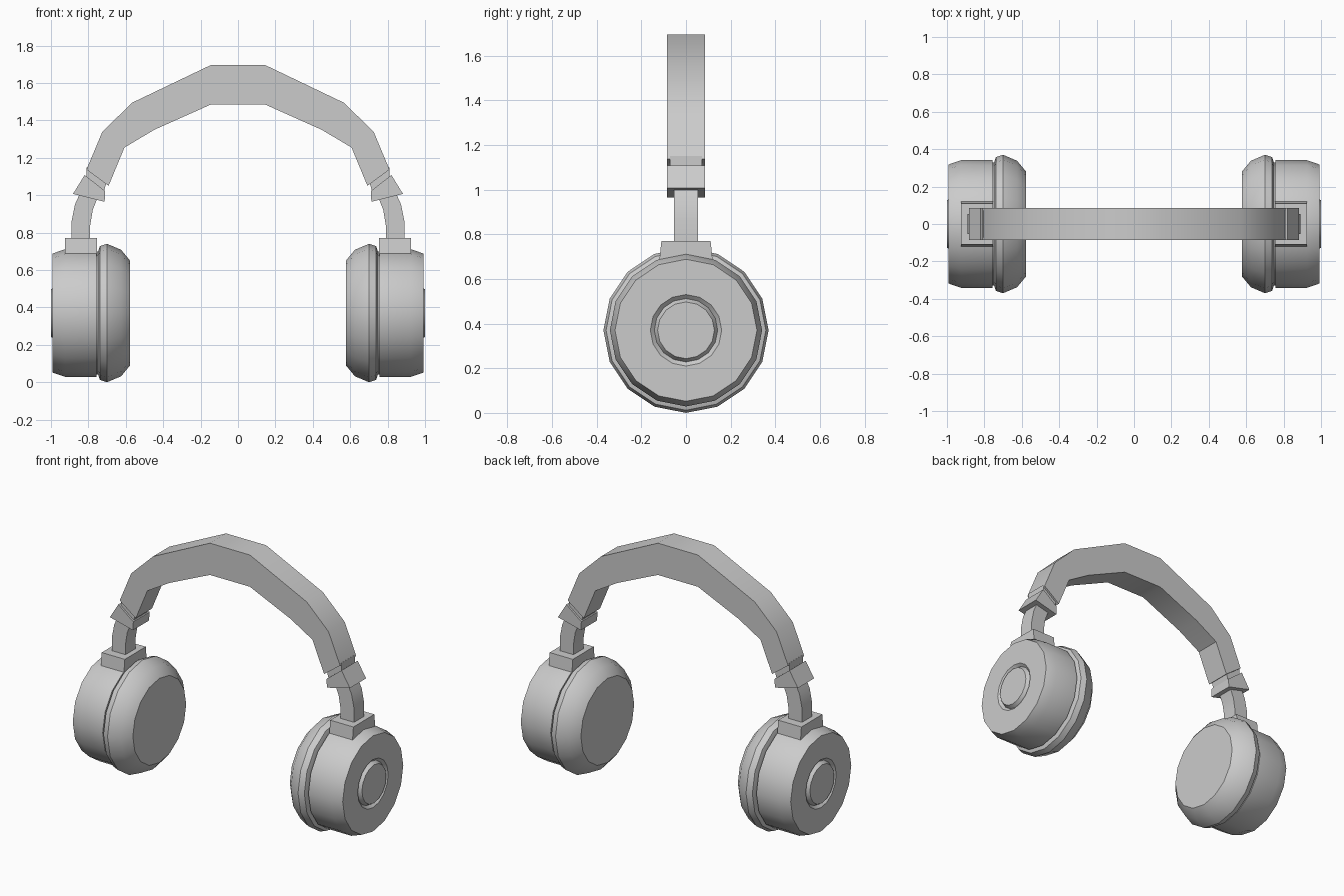
import bpy, bmesh, math
from mathutils import Vector

if "Cube" in bpy.data.objects:
    bpy.data.objects.remove(bpy.data.objects["Cube"], do_unlink=True)

grey = bpy.data.materials.new("plain grey")
grey.use_nodes = True
grey.diffuse_color = (0.6, 0.6, 0.6, 1)
grey.node_tree.nodes["Principled BSDF"].inputs["Base Color"].default_value = (0.6, 0.6, 0.6, 1)

CUP_Z = 0.37


def finish(name, bm, mirrored=True):
    bmesh.ops.remove_doubles(bm, verts=bm.verts, dist=0.0005)
    bmesh.ops.recalc_face_normals(bm, faces=bm.faces)
    mesh = bpy.data.meshes.new(name)
    bm.to_mesh(mesh)
    bm.free()
    mesh.materials.append(grey)
    obj = bpy.data.objects.new(name, mesh)
    bpy.context.collection.objects.link(obj)
    bpy.ops.object.select_all(action="DESELECT")
    obj.select_set(True)
    bpy.context.view_layer.objects.active = obj
    bpy.ops.object.shade_smooth_by_angle(angle=math.radians(30))
    if mirrored:
        obj.modifiers.new("other side", "MIRROR").use_axis[0] = True
    return obj


def lathe(name, profile):
    """Spin (x, radius) points about the ear axis."""
    bm = bmesh.new()
    verts = [bm.verts.new((x, 0, CUP_Z + r)) for x, r in profile]
    edges = [bm.edges.new(pair) for pair in zip(verts, verts[1:])]
    bmesh.ops.spin(bm, geom=verts + edges, cent=(0, 0, CUP_Z), axis=(1, 0, 0),
                   angle=math.tau, steps=16)
    return finish(name, bm)


def strip(name, outer, inner, half_depth, mirrored=True):
    """Solid bar between two matching (x, z) outlines, extruded in depth."""
    bm = bmesh.new()
    a = [bm.verts.new((x, -half_depth, z)) for x, z in outer]
    b = [bm.verts.new((x, -half_depth, z)) for x, z in inner]
    faces = [bm.faces.new((a[i], a[i + 1], b[i + 1], b[i])) for i in range(len(a) - 1)]
    ext = bmesh.ops.extrude_face_region(bm, geom=faces, use_keep_orig=True)
    moved = [g for g in ext["geom"] if isinstance(g, bmesh.types.BMVert)]
    bmesh.ops.translate(bm, verts=moved, vec=Vector((0, 2 * half_depth, 0)))
    return finish(name, bm, mirrored)


def both_sides(half):
    return half + [(-x, z) for x, z in reversed(half)]


# Ear cushions: soft rounded pads with a flat inner face
lathe("ear_cushion", [(0.577, 0), (0.577, 0.28), (0.625, 0.338), (0.7, 0.37),
                      (0.738, 0.358), (0.748, 0.33), (0.748, 0)])

# Ear cups: drum with chamfered rim, round groove and raised centre button
lathe("ear_cup", [(0.74, 0), (0.74, 0.328), (0.756, 0.328), (0.756, 0.341), (0.925, 0.341),
                  (0.992, 0.318), (0.992, 0.16), (0.975, 0.142), (1.0, 0.127), (1.0, 0)])

# Mounting blocks on top of the cups, slightly wider at the foot
bm = bmesh.new()
bmesh.ops.create_cube(bm, size=1)
for v in bm.verts:
    top = v.co.z > 0
    v.co = Vector((0.84 + v.co.x * 0.17, v.co.y * (0.22 if top else 0.242), 0.77 if top else 0.67))
finish("cup_mount", bm)

# Curved arms rising from the mounts
strip("arm",
      [(0.89, 0.75), (0.89, 0.86), (0.872, 0.95), (0.84, 1.02)],
      [(0.79, 0.75), (0.79, 0.84), (0.777, 0.92), (0.745, 1.0)], 0.053)

# Slider blocks, with a thin neck into the headband
strip("slider_block", [(0.882, 1.007), (0.82, 1.108)], [(0.713, 0.965), (0.71, 1.022)], 0.085)
strip("slider_neck", [(0.81, 1.08), (0.81, 1.15)], [(0.72, 1.01), (0.70, 1.08)], 0.072)

# Faceted headband
strip("headband",
      both_sides([(0.81, 1.137), (0.725, 1.34), (0.565, 1.495), (0.147, 1.695)]),
      both_sides([(0.692, 1.05), (0.607, 1.255), (0.447, 1.35), (0.147, 1.484)]),
      0.085, mirrored=False)
